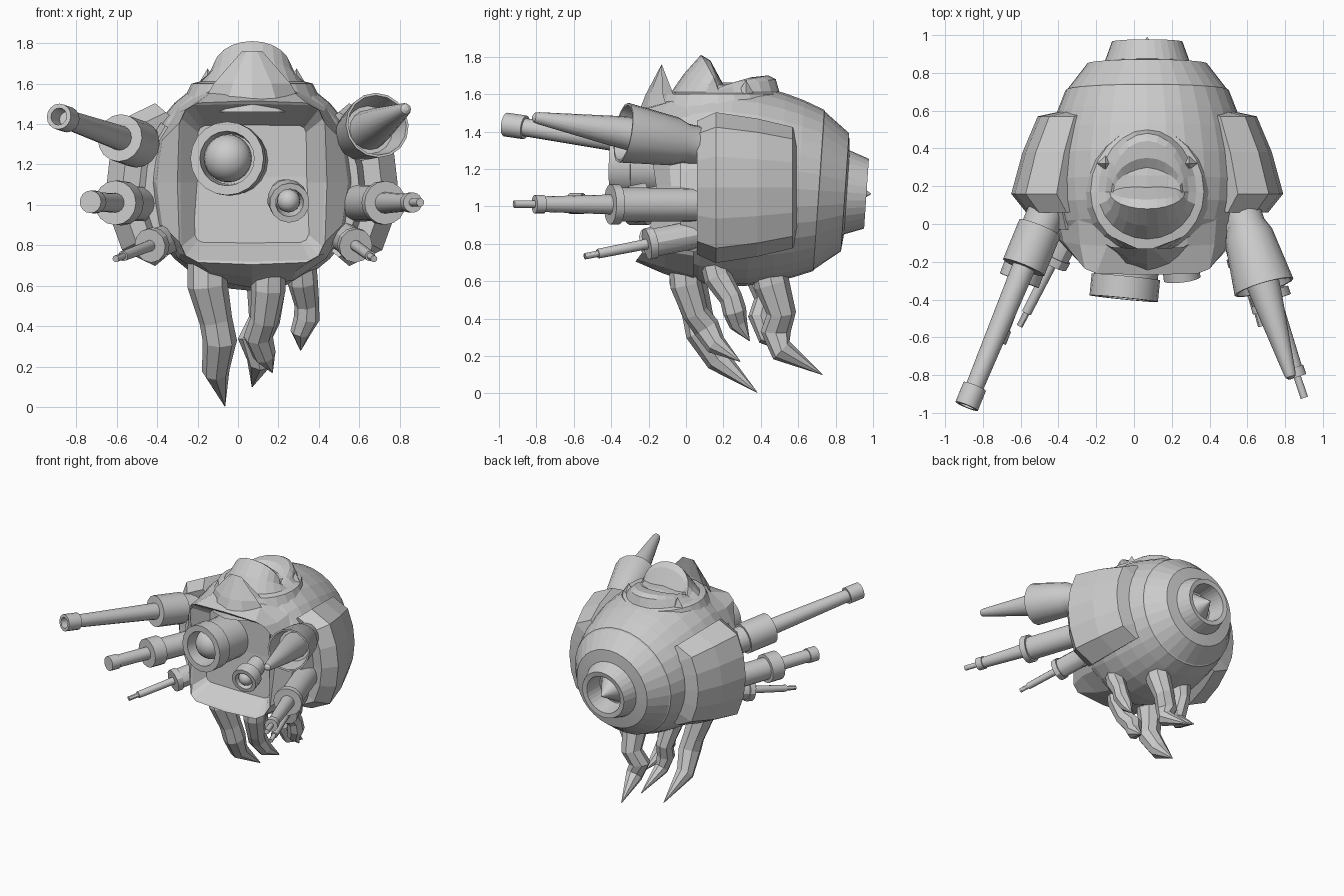
import bpy, bmesh, math
from mathutils import Vector, Matrix

if "Cube" in bpy.data.objects:
    bpy.data.objects.remove(bpy.data.objects["Cube"])

CX = 0.07  # body centre line


def finish(name, bm, smooth=None):
    bmesh.ops.remove_doubles(bm, verts=bm.verts, dist=1e-4)
    bmesh.ops.recalc_face_normals(bm, faces=bm.faces)
    me = bpy.data.meshes.new(name)
    bm.to_mesh(me)
    bm.free()
    ob = bpy.data.objects.new(name, me)
    bpy.context.collection.objects.link(ob)
    if smooth:
        bpy.ops.object.select_all(action='DESELECT')
        ob.select_set(True)
        bpy.context.view_layer.objects.active = ob
        bpy.ops.object.shade_smooth_by_angle(angle=math.radians(smooth))
    return ob


def loft(name, rings, caps=(True, True), closed=True, smooth=None):
    bm = bmesh.new()
    vs = [[bm.verts.new(p) for p in r] for r in rings]
    n = len(vs[0])
    for a, b in zip(vs, vs[1:]):
        for i in range(n if closed else n - 1):
            j = (i + 1) % n
            bm.faces.new((a[i], a[j], b[j], b[i]))
    if caps[0]:
        bm.faces.new(vs[0])
    if caps[1]:
        bm.faces.new(vs[-1])
    return finish(name, bm, smooth)


def lathe(name, p0, p1, prof, n=16, smooth=30):
    """Profile of (world y, radius) turned about the line p0-p1."""
    p0, p1 = Vector(p0), Vector(p1)
    d = p1 - p0
    rot = d.to_track_quat('Z', 'X').to_matrix()
    rings = []
    for y, r in prof:
        c = p0 + d * ((y - p0.y) / d.y)
        ring = []
        for i in range(n):
            a = 2 * math.pi * i / n
            ring.append(c + rot @ Vector((r * math.cos(a), r * math.sin(a), 0)))
        rings.append(ring)
    return loft(name, rings, smooth=smooth)


def ball(name, c, r):
    bm = bmesh.new()
    bmesh.ops.create_uvsphere(bm, u_segments=20, v_segments=12, radius=r,
                              matrix=Matrix.Translation(c))
    return finish(name, bm, 40)


# Round body with stepped tail, recess and central spike
lathe("body", (CX, .2, 1.12), (CX, 1.0, 1.065),
      [(-.08, .46), (0, .505), (.1, .535), (.22, .545), (.36, .535), (.5, .505), (.6, .475),
       (.71, .432), (.715, .422), (.85, .317), (.86, .225), (.965, .187), (.96, .15),
       (.82, .13), (.82, .115), (.99, .001)], n=32, smooth=None)


# Square face frame with sunken panel
def face_ring(hx, hz, p, y, dy=0, n=16):
    out = []
    for i in range(n):
        a = 2 * math.pi * i / n
        c, s = math.cos(a), math.sin(a)
        f = lambda v: math.copysign(abs(v) ** (2 / p), v) if abs(v) > 1e-6 else 0
        out.append((CX + hx * f(c), y + dy * abs(s), 1.11 + hz * f(s)))
    return out


loft("face_frame", [face_ring(.51, .52, 2.1, .04), face_ring(.475, .47, 2.4, -.08, -.04),
                    face_ring(.37, .405, 6, -.16, -.11), face_ring(.355, .39, 9, -.15, -.11),
                    face_ring(.27, .285, 14, -.08)], caps=(False, True))

# Large and small eyes
lathe("large_eye_tube", (-.02, -.05, 1.22), (-.055, -.4, 1.23),
      [(-.05, .17), (-.28, .17), (-.28, .182), (-.395, .182), (-.395, .135), (-.26, .125)], 20)
ball("large_eye_ball", (-.05, -.27, 1.23), .118)
lathe("small_eye_tube", (.225, -.05, 1.06), (.255, -.29, 1.01),
      [(-.05, .07), (-.2, .07), (-.2, .1), (-.29, .1), (-.29, .07), (-.22, .06)], 14)
ball("small_eye_ball", (.25, -.25, 1.02), .057)


# Crater-like mouth on top: collar, high front lip, low rear lip
def mouth_ring(rx, front, back, z, hf=0, hb=0, n=24):
    out = []
    for i in range(n):
        a = 2 * math.pi * i / n
        s = math.sin(a)
        lift = (hb if s > 0 else hf) * abs(s) ** .8
        out.append((CX + rx * math.cos(a), .17 + s * (back if s > 0 else front), z + lift))
    return out


loft("top_mouth", [mouth_ring(.36, .36, .37, 1.48), mouth_ring(.30, .31, .34, 1.60),
                   mouth_ring(.26, .25, .33, 1.61), mouth_ring(.22, .18, .31, 1.62, .09, .06),
                   mouth_ring(.20, .09, .27, 1.63, .18, .07), mouth_ring(.19, .04, .18, 1.63, .15, .06),
                   mouth_ring(.18, -.03, .12, 1.65)], caps=(False, True))
for s in (-1, 1):  # corner teeth
    bm = bmesh.new()
    bmesh.ops.create_cone(bm, cap_ends=True, segments=4, radius1=.09, radius2=0, depth=.15,
                          matrix=Matrix.Translation((CX + s * .22, .32, 1.6)))
    finish("mouth_tooth", bm)

# Upright brow plate above the face
brow = [[(CX + u * w, y + .16 * (u * w / .25) ** 2 * k + t, z)
         for u in (-1, -.5, 0, .5, 1)]
        for w, y, z, k, t in ((.27, -.27, 1.46, 1, 0), (.19, -.215, 1.6, 1, 0),
                              (.05, -.13, 1.76, 0, 0), (.19, -.17, 1.6, 1, .01),
                              (.27, -.17, 1.46, 1, .02))]
loft("brow_plate", brow, caps=(True, True), closed=False)

# Curved shoulder pods wrapped round both sides
for s in (-1, 1):
    rings = []
    for i in range(7):
        a = math.radians(-40 + 80 * i / 6)
        k = 1 if 0 < i < 6 else .87
        rings.append([(CX + s * r * k * math.cos(a), y, 1.1 + r * k * math.sin(a))
                      for y, r in ((.12, .44), (.08, .52), (.06, .64), (.16, .72), (.38, .66),
                                   (.57, .58), (.60, .44))])
    loft("shoulder_pod", rings)
    # low collar strip linking the gun mounts
    rings = []
    for i in range(7):
        a = math.radians(-36 + 72 * i / 6)
        rings.append([(CX + s * r * math.cos(a), y, 1.08 + r * math.sin(a))
                      for y, r in ((.15, .45), (-.03, .46), (-.03, .53), (.15, .58))])
    loft("gun_mount_strip", rings)

# Upper guns: long cannon on one side, flared horn with spike on the other
lathe("upper_left_cannon", (-.58, -.22, 1.33), (-.88, -.95, 1.435),
      [(.16, .1), (-.02, .1), (-.02, .118), (-.23, .118), (-.23, .062), (-.86, .048),
       (-.86, .064), (-.965, .064), (-.965, .042), (-.87, .038)])
lathe("upper_right_horn", (.69, -.34, 1.395), (.83, -.81, 1.475),
      [(.14, .1), (0, .105), (-.06, .13), (-.335, .162), (-.335, .15), (-.2, .12),
       (-.2, .1), (-.4, .08), (-.79, .032), (-.81, .026), (-.82, .01)])

# Middle guns
lathe("middle_left_gun", (-.6, -.28, 1.01), (-.73, -.62, 1.015),
      [(.12, .085), (-.2, .085), (-.2, .11), (-.3, .11), (-.3, .048), (-.55, .048),
       (-.55, .056), (-.62, .056)])
lathe("middle_right_gun", (.72, -.38, 1.01), (.9, -.915, 1.012),
      [(.12, .09), (-.36, .09), (-.36, .108), (-.405, .108), (-.405, .053), (-.76, .042),
       (-.76, .05), (-.81, .05), (-.81, .02), (-.92, .02)])

# Lower thin guns
for name, p0, p1 in (("lower_left_gun", (-.43, -.2, .80), (-.6, -.53, .735)),
                     ("lower_right_gun", (.58, -.2, .80), (.67, -.53, .735))):
    lathe(name, p0, p1, [(.14, .075), (-.17, .075), (-.17, .085), (-.21, .085), (-.21, .028),
                         (-.47, .026), (-.47, .017), (-.54, .017)], 12)


# Jointed legs ending in backward claws
def leg(name, pts, r, off=(0, 0, 0)):
    pts = [Vector(p) + Vector(off) for p in pts]
    rad = [r, r, r * .82, r * .85, r * .68, .002]
    rings = []
    for i, p in enumerate(pts):
        d = pts[min(i + 1, len(pts) - 1)] - pts[max(i - 1, 0)]
        rot = Vector((0, 0, -1)).rotation_difference(d).to_matrix()
        rings.append([p + rot @ Vector((rad[i] * math.cos(t * math.pi / 4),
                                        rad[i] * math.sin(t * math.pi / 4), 0)) for t in range(8)])
    loft(name, rings)


leg("front_left_leg", [(-.15, .02, .75), (-.15, .01, .6), (-.11, .06, .43), (-.09, .08, .33),
                       (-.11, .17, .18), (-.065, .38, .005)], .10)
leg("front_middle_leg", [(.15, -.01, .72), (.15, .0, .58), (.13, .05, .43), (.1, .11, .35),
                         (.13, .16, .26), (.17, .29, .17)], .085)
rear = [(.13, .43, .72), (.14, .46, .58), (.13, .51, .43), (.08, .48, .33),
        (.11, .51, .23), (.07, .73, .1)]
leg("rear_leg", rear, .095)
leg("rear_left_leg", [(-.14, .35, .8), (-.14, .38, .66), (-.11, .43, .51), (-.1, .40, .41),
                      (-.08, .43, .31), (-.05, .65, .18)], .08)
leg("right_leg", [(.31, .14, .74), (.32, .17, .62), (.34, .24, .51), (.34, .26, .44),
                  (.31, .28, .37), (.31, .34, .28)], .075)
